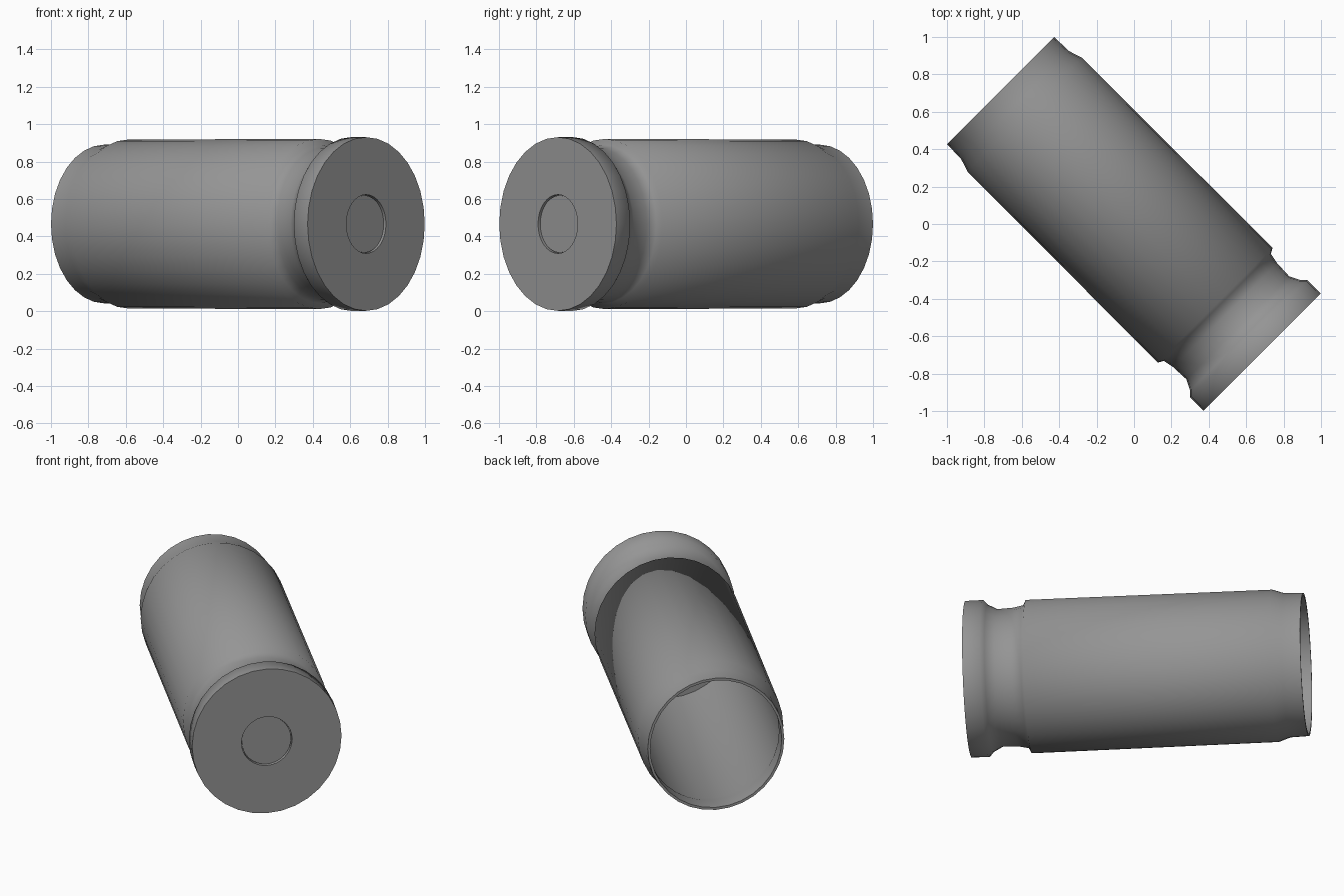
import bpy, bmesh, math

cube = bpy.data.objects.get("Cube")
if cube:
    bpy.data.objects.remove(cube, do_unlink=True)

SIDES = 32
HEIGHT_STRETCH = 1.048   # the section is slightly taller than wide
CENTRE_Z = 0.466

grey = bpy.data.materials.new("plain grey metal")
grey.use_nodes = True
colour = (0.3, 0.3, 0.3, 1)
grey.diffuse_color = colour
grey.node_tree.nodes["Principled BSDF"].inputs["Base Color"].default_value = colour


def place(t, r, a):
    """Point at distance t along the diagonal axis, radius r, angle a."""
    side = r * math.cos(a)
    return ((t + side) * math.sqrt(0.5), (side - t) * math.sqrt(0.5),
            CENTRE_Z + r * math.sin(a) * HEIGHT_STRETCH)


def lathe(name, profile):
    """Revolve (t, r) points around the diagonal axis; r = 0 closes to a point."""
    bm = bmesh.new()
    rings = []
    for t, r in profile:
        count = SIDES if r else 1
        rings.append([bm.verts.new(place(t, r, math.tau * i / SIDES)) for i in range(count)])
    for a, b in zip(rings, rings[1:]):
        for i in range(SIDES):
            j = (i + 1) % SIDES
            corners = [a[i % len(a)], a[j % len(a)], b[j % len(b)], b[i % len(b)]]
            bm.faces.new(list(dict.fromkeys(corners)))
    # profiles run from the base outwards, so faces share one winding
    bmesh.ops.recalc_face_normals(bm, faces=bm.faces)
    mesh = bpy.data.meshes.new(name)
    bm.to_mesh(mesh)
    bm.free()
    mesh.materials.append(grey)
    obj = bpy.data.objects.new(name, mesh)
    bpy.context.collection.objects.link(obj)
    bpy.ops.object.select_all(action='DESELECT')
    obj.select_set(True)
    bpy.context.view_layer.objects.active = obj
    bpy.ops.object.shade_smooth_by_angle(angle=math.radians(70))
    return obj


# Hollow case: base, rim, extraction groove, body, crimped mouth, cavity
lathe("case", [
    (0.945, 0.0), (0.945, 0.15), (0.969, 0.15),            # primer pocket
    (0.969, 0.443), (0.866, 0.444),                        # base and rim
    (0.841, 0.417), (0.785, 0.389), (0.69, 0.393), (0.63, 0.405),
    (0.614, 0.434), (-0.829, 0.431),                       # shoulder and body
    (-0.899, 0.408), (-1.009, 0.405),                      # crimp and lip
    (-1.009, 0.39), (-0.899, 0.393), (-0.829, 0.41),       # inner wall
    (0.55, 0.40), (0.55, 0.0),
])

# Primer cap sitting just below the base face
lathe("primer", [(0.956, 0.0), (0.956, 0.146), (0.946, 0.146), (0.946, 0.0)])
